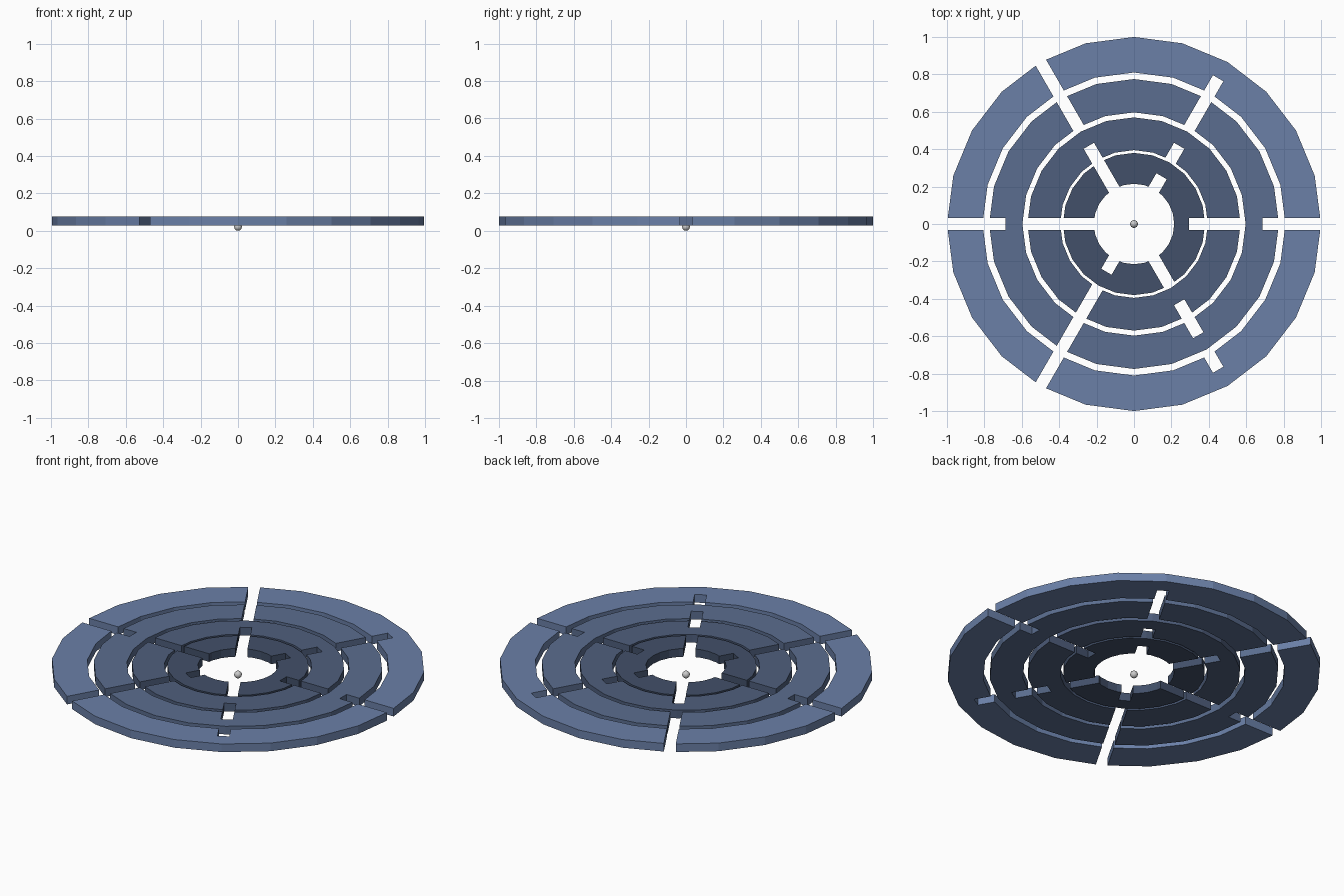
import bpy, bmesh
from math import pi, cos, sin, radians
from mathutils import Matrix

if "Cube" in bpy.data.objects:
    bpy.data.objects.remove(bpy.data.objects["Cube"])

SIDES = 24
Z0, Z1 = 0.027, 0.075
SLOT = 0.064  # slot width


def material(name, rgb):
    m = bpy.data.materials.new(name)
    m.diffuse_color = [(c / 255) ** 2.2 for c in rgb] + [1]
    m.use_nodes = True
    m.node_tree.nodes["Principled BSDF"].inputs["Base Color"].default_value = m.diffuse_color
    return m


def new_object(name, bm):
    mesh = bpy.data.meshes.new(name)
    bm.to_mesh(mesh)
    bm.free()
    ob = bpy.data.objects.new(name, mesh)
    bpy.context.collection.objects.link(ob)
    return ob


def ring(name, r_in, r_out):
    bm = bmesh.new()
    loops = []
    for r, z in ((r_in, Z0), (r_out, Z0), (r_out, Z1), (r_in, Z1)):
        loops.append([bm.verts.new((r * cos(2 * pi * i / SIDES), r * sin(2 * pi * i / SIDES), z))
                      for i in range(SIDES)])
    for k in range(4):
        a, b = loops[k], loops[(k + 1) % 4]
        for i in range(SIDES):
            j = (i + 1) % SIDES
            bm.faces.new((a[i], a[j], b[j], b[i]))
    bmesh.ops.recalc_face_normals(bm, faces=bm.faces)
    return new_object(name, bm)


def cut_slots(ob, r_in, r_out, mid, slots):
    # each slot goes right through, or only through the inner or outer half
    spans = {"full": (r_in - 0.08, r_out + 0.08),
             "inner": (r_in - 0.08, mid),
             "outer": (mid, r_out + 0.08)}
    bm = bmesh.new()
    for angle, kind in slots.items():
        a, b = spans[kind]
        bmesh.ops.create_cube(bm, size=1, matrix=Matrix.Rotation(radians(angle), 4, 'Z')
                              @ Matrix.Translation(((a + b) / 2, 0, 0.05))
                              @ Matrix.Diagonal((b - a, SLOT, 0.3, 1)))
    cutter = new_object("slot_cutter", bm)
    cutter.hide_render = True
    mod = ob.modifiers.new("slots", 'BOOLEAN')
    mod.operation = 'DIFFERENCE'
    mod.solver = 'EXACT'
    mod.object = cutter
    dg = bpy.context.evaluated_depsgraph_get()
    cut = bpy.data.meshes.new_from_object(ob.evaluated_get(dg))
    ob.modifiers.clear()
    ob.data = cut
    bpy.data.objects.remove(cutter)


# Rings from outside in: name, inner radius, outer radius, half-slot end, slots, colour
RINGS = [
    ("outer_ring", 0.81, 1.0, 0.90,
     {0: "full", 60: "inner", 120: "full", 180: "full", 240: "full", 300: "inner"}, (106, 127, 166)),
    ("second_ring", 0.597, 0.775, 0.687,
     {0: "outer", 60: "full", 120: "full", 180: "outer", 240: "full", 300: "inner"}, (91, 109, 142)),
    ("third_ring", 0.395, 0.57, 0.483,
     {0: "full", 60: "inner", 120: "inner", 180: "full", 240: "full", 300: "outer"}, (80, 95, 124)),
    ("inner_ring", 0.215, 0.38, 0.295,
     {0: "outer", 60: "inner", 120: "full", 180: "full", 240: "inner", 300: "full"}, (68, 81, 105)),
]
for name, r_in, r_out, mid, slots, rgb in RINGS:
    ob = ring(name, r_in, r_out)
    cut_slots(ob, r_in, r_out, mid, slots)
    ob.data.materials.clear()
    ob.data.materials.append(material(name + "_blue", rgb))

# Small centre ball
bpy.ops.mesh.primitive_uv_sphere_add(segments=16, ring_count=8, radius=0.021, location=(0, 0, 0.021))
ball = bpy.context.object
ball.name = "centre_ball"
bpy.ops.object.shade_smooth()
